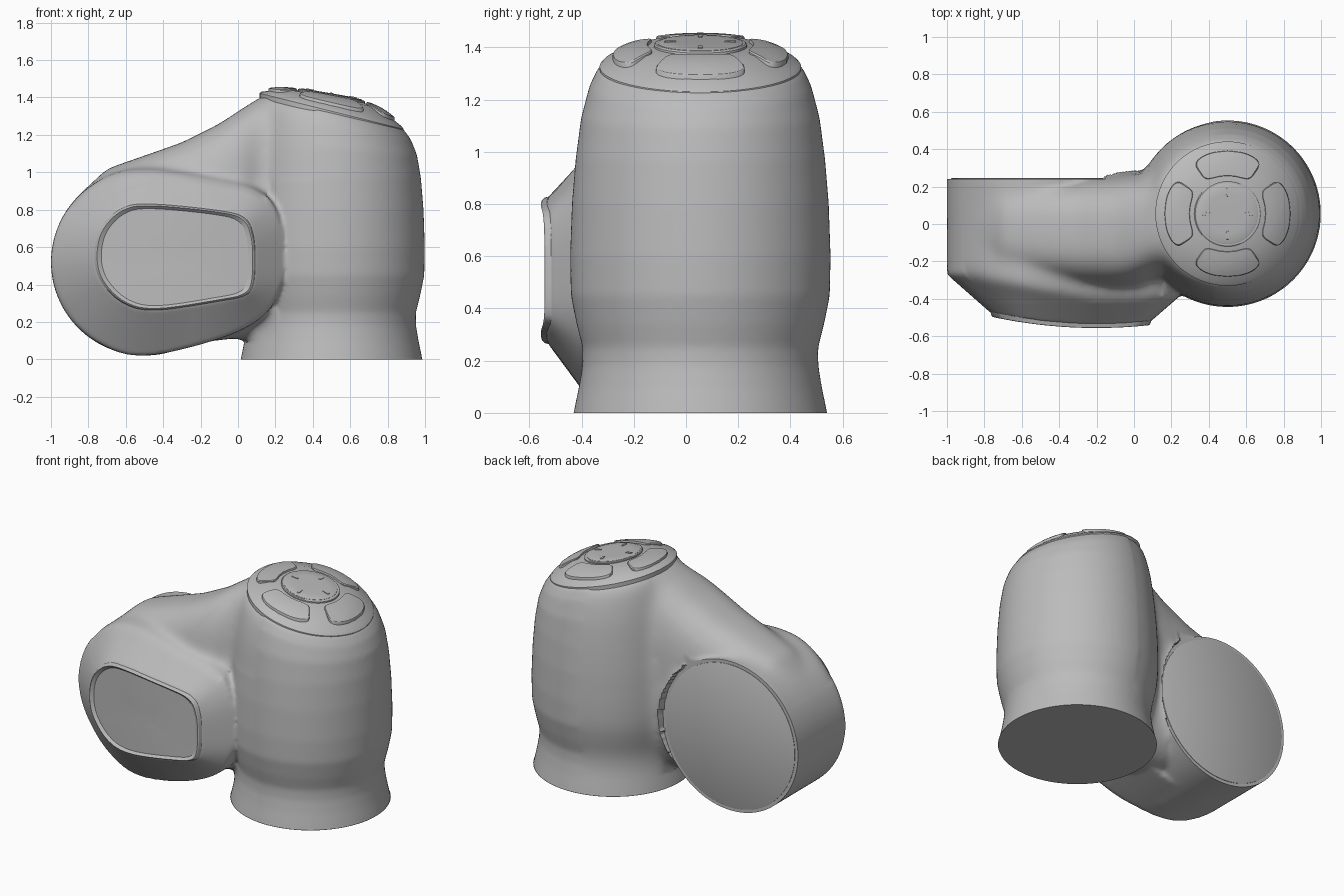
import bpy, bmesh, math
from mathutils import Vector

if "Cube" in bpy.data.objects:
    bpy.data.objects.remove(bpy.data.objects["Cube"])

grey = bpy.data.materials.new("satin_grey")
grey.use_nodes = True
grey.diffuse_color = (0.5, 0.5, 0.5, 1)
grey.node_tree.nodes["Principled BSDF"].inputs["Base Color"].default_value = (0.5, 0.5, 0.5, 1)

CX, CY = 0.5, 0.055          # column axis
HX, HZ, HR = -0.5, 0.52, 0.5  # hub axis and radius
BACK = 0.24                  # flat back of the hub
TAU = math.tau


def loft(bm, rings):
    """Skin a list of equal-length closed rings and close both ends."""
    rows = [[bm.verts.new(p) for p in ring] for ring in rings]
    faces = []
    for a, b in zip(rows, rows[1:]):
        for i in range(len(a)):
            j = (i + 1) % len(a)
            faces.append(bm.faces.new((a[i], a[j], b[j], b[i])))
    for row in (rows[0], rows[-1]):
        mid = bm.verts.new(sum((v.co for v in row), Vector()) / len(row))
        for i in range(len(row)):
            faces.append(bm.faces.new((row[i], row[(i + 1) % len(row)], mid)))
    bmesh.ops.recalc_face_normals(bm, faces=faces)


def finish(bm, name, angle=30):
    mesh = bpy.data.meshes.new(name)
    bm.to_mesh(mesh)
    bm.free()
    obj = bpy.data.objects.new(name, mesh)
    bpy.context.collection.objects.link(obj)
    mesh.materials.append(grey)
    bpy.ops.object.select_all(action='DESELECT')
    obj.select_set(True)
    bpy.context.view_layer.objects.active = obj
    bpy.ops.object.shade_smooth_by_angle(angle=math.radians(angle))
    return obj


def smooth_outline(points, steps=6):
    """Closed Catmull-Rom curve through (x, z) points."""
    out, n = [], len(points)
    for i in range(n):
        a, b, c, d = (Vector(points[(i + k) % n]) for k in (-1, 0, 1, 2))
        for s in range(steps):
            t = s / steps
            out.append(0.5 * (2 * b + (c - a) * t + (2 * a - 5 * b + 4 * c - d) * t * t
                              + (3 * b - a - 3 * c + d) * t ** 3))
    return out


def cap_z(x, y):
    """Height of the tilted, domed column top."""
    t = math.hypot(x - CX, y - CY) / 0.385
    return 1.41 - 0.08 * t ** 4 - (0.17 + 0.08 * t * t) * (x - CX)


# Rough solids of the body: column, hub drum, neck and front boss
bm = bmesh.new()
column = [(-0.1, .49, 0), (0, .486, 0), (.1, .465, 0), (.18, .452, 0), (.25, .451, 0),
          (.34, .474, 0), (.45, .496, 0), (.6, .499, 0), (.8, .492, 0), (.97, .478, 0),
          (1.13, .457, .08), (1.25, .425, .18), (1.315, .392, .24), (1.345, .34, .22),
          (1.37, .25, .2), (1.385, .12, .18)]
loft(bm, [[(CX + r * math.cos(a), CY + r * math.sin(a), z - s * r * math.cos(a))
           for a in (TAU * i / 96 for i in range(96))] for z, r, s in column])

loft(bm, [[(HX + HR * math.cos(a), y, HZ + HR * math.sin(a))
           for a in (TAU * i / 96 for i in range(96))] for y in (0.3, -0.25)])


def neck_ring(x, low, high, front, back, e=0.65):
    ring = []
    for i in range(64):
        c, s = math.cos(TAU * i / 64), math.sin(TAU * i / 64)
        ring.append((x, (front + back) / 2 + (back - front) / 2 * math.copysign(abs(c) ** e, c),
                     (low + high) / 2 + (high - low) / 2 * math.copysign(abs(s) ** e, s)))
    return ring


neck = [(-.85, .3, .88, -.2, .2), (-.7, .2, 1.02, -.28, .23), (-.5, .1, 1.09, -.32, .245),
        (-.3, .1, 1.16, -.34, .25), (-.1, .1, 1.26, -.35, .26), (.03, .12, 1.35, -.33, .27),
        (.14, .2, 1.415, -.26, .25), (.3, .3, 1.38, -.2, .25)]
loft(bm, [neck_ring(*n) for n in neck])

base = smooth_outline([(-1, .52), (-.93, .77), (-.74, .96), (-.5, 1.02), (-.1, .96), (.12, .9),
                       (.22, .76), (.24, .53), (.22, .36), (.12, .22), (-.1, .11), (-.5, .02),
                       (-.75, .09), (-.93, .27)])
plate = smooth_outline([(-.76, .54), (-.73, .69), (-.62, .8), (-.46, .825), (-.1, .79), (.03, .75),
                        (.075, .66), (.085, .53), (.075, .4), (.03, .345), (-.1, .315), (-.43, .268),
                        (-.6, .3), (-.72, .41)])


def front_y(x):
    return -0.552 + 0.19 * (x + 0.2) ** 2


def base_y(x):
    return -0.27 - 0.12 * min(1, max(0, (x + 0.9) / 0.7))


loft(bm, [[(p.x, 0, p.y) for p in base], [(p.x, base_y(p.x), p.y) for p in base],
          [(p.x, front_y(p.x) + 0.012, p.y) for p in plate]])

# Fuse the solids into one skin
rough = finish(bm, "rough_body")
remesh = rough.modifiers.new("fuse", 'REMESH')
remesh.mode = 'VOXEL'
remesh.voxel_size = 0.014
fused = bpy.data.meshes.new_from_object(rough.evaluated_get(bpy.context.evaluated_depsgraph_get()))
bpy.data.objects.remove(rough)

# Fillet the joints, then flatten the foot and the back of the hub
bm = bmesh.new()
bm.from_mesh(fused)
bpy.data.meshes.remove(fused)


def relax(verts, times, factor=0.5):
    for _ in range(times):
        bmesh.ops.smooth_vert(bm, verts=verts, factor=factor,
                              use_axis_x=True, use_axis_y=True, use_axis_z=True)


relax(bm.verts[:], 4)
for reach in (0.06, 0.11, 0.16):
    joint = [v for v in bm.verts if v.co.x < 0.42 and v.co.z > 0.1
             and abs(math.hypot(v.co.x - CX, v.co.y - CY) - 0.48) < reach
             and (v.co.y > -0.3 or v.co.z > 0.95)]
    relax(joint, 22)
shoulder = [v for v in bm.verts if v.co.z > 0.8 and v.co.x < 0.15 and -0.42 < v.co.y < 0.2]
relax(shoulder, 30)
for v in bm.verts:
    v.co.z = max(v.co.z, 0)
    in_hub = math.hypot(v.co.x - HX, v.co.z - HZ) < HR + 0.005
    if v.co.x < -0.16 or in_hub:
        v.co.y = min(v.co.y, BACK)
finish(bm, "body", 40)

# Front panel with a raised rim
bm = bmesh.new()
mid = Vector((-0.34, 0.545))
rings = []
for scale, offset in ((1.05, .05), (1, 0), (.985, -.004), (.93, .012), (.6, .012), (.25, .012)):
    pts = [mid + (p - mid) * scale for p in plate]
    rings.append([(p.x, front_y(p.x) + offset, p.y) for p in pts])
loft(bm, rings)
finish(bm, "front_panel")

# Back cover disc
bm = bmesh.new()
loft(bm, [[(HX + r * math.cos(a), y, HZ + r * math.sin(a))
           for a in (TAU * i / 96 for i in range(96))]
          for r, y in ((.478, BACK - .02), (.478, BACK + .003), (.474, BACK + .005))])
finish(bm, "back_cover")


def cap_patch(name, outline, height, lip):
    """Thin pad following the domed top; outline(scale) gives its (x, y) ring."""
    bm = bmesh.new()
    rings = [[(x, y, cap_z(x, y) + h) for x, y in outline(s)]
             for s, h in ((1, -.03), (1, height - lip), (.97, height), (.65, height),
                          (.35, height), (.05, height))]
    loft(bm, rings)
    return finish(bm, name)


def disc(radius):
    return lambda s: [(CX + s * radius * math.cos(TAU * i / 80),
                       CY + s * radius * math.sin(TAU * i / 80)) for i in range(80)]


def sector(turn, r_mid, r_half, arc_half, power=0.45):
    def outline(s):
        ring = []
        for i in range(64):
            c, d = math.cos(TAU * i / 64), math.sin(TAU * i / 64)
            r = r_mid + s * r_half * math.copysign(abs(c) ** power, c)
            a = turn + s * arc_half * math.copysign(abs(d) ** power, d)
            ring.append((CX + r * math.cos(a), CY + r * math.sin(a)))
        return ring
    return outline


# Column cap, centre dial, four buttons and four marks
cap_patch("column_cap", disc(.386), 0, .003)
cap_patch("dial_ring", disc(.178), .009, .004)
cap_patch("dial_face", disc(.163), .012, .002)
for i, side in enumerate(("left", "back", "right", "front")):
    turn = i * math.pi / 2
    cap_patch(side + "_button", sector(turn, .27, .067, math.radians(34)), .009, .005)
    cap_patch(side + "_mark", sector(turn, .115, .022, .07), .016, .002)
